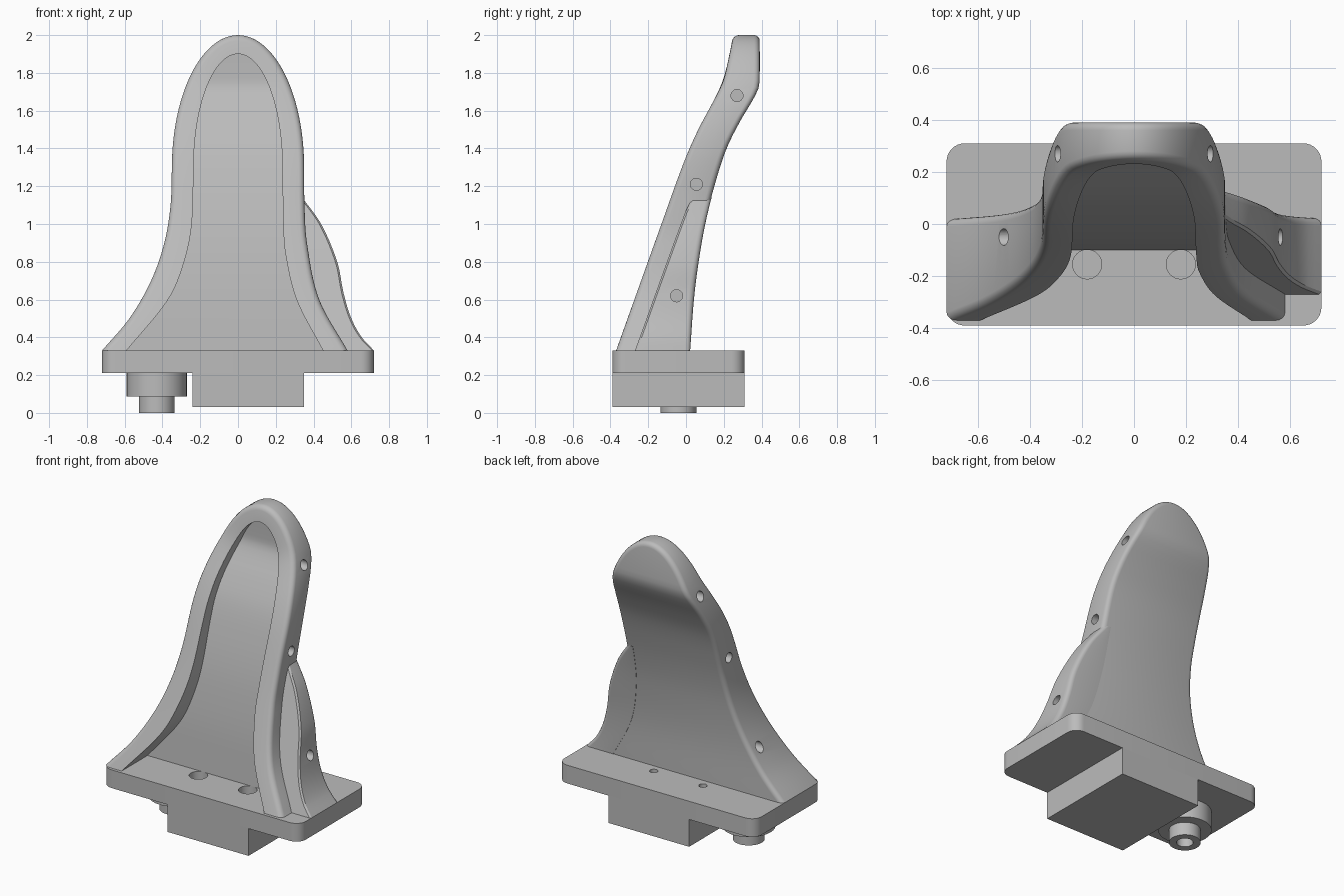
import bpy, bmesh, math
from mathutils import Matrix

cube = bpy.data.objects.get("Cube")
if cube:
    bpy.data.objects.remove(cube, do_unlink=True)

grey = bpy.data.materials.new("plain_grey")
grey.use_nodes = True
COLOR = (0.5, 0.5, 0.5, 1)
grey.diffuse_color = COLOR
grey.node_tree.nodes["Principled BSDF"].inputs["Base Color"].default_value = COLOR

BASE, SPRING, TOP, R = 0.33, 1.3, 2.0, 0.03


def curve(*pts):
    """Smooth function through (z, value) points."""
    def slope(i):
        a, b = pts[max(i - 1, 0)], pts[min(i + 1, len(pts) - 1)]
        return (b[1] - a[1]) / (b[0] - a[0])

    def f(z):
        z = min(max(z, pts[0][0]), pts[-1][0])
        i = next(k for k in range(len(pts) - 1) if z <= pts[k + 1][0])
        (z0, v0), (z1, v1) = pts[i], pts[i + 1]
        h = z1 - z0
        t = (z - z0) / h
        return (v0 * (1 + 2 * t) * (1 - t) ** 2 + v1 * t * t * (3 - 2 * t)
                + h * t * (1 - t) * (slope(i) * (1 - t) - slope(i + 1) * t))
    return f


# Side profile of the shell, and half widths of its outline and opening
front = curve((BASE, -.37), (1, -.13), (1.33, -.01), (1.5, .065), (1.74, .19), (1.85, .22), (TOP, .25))
back = curve((BASE, .02), (.6, .04), (.8, .065), (1, .1), (1.2, .15), (1.4, .215),
             (1.55, .29), (1.65, .35), (1.72, .384), (1.78, .39), (TOP, .39))
floor = lambda z: back(z) - 0.12
outer_l = curve((BASE, .72), (.5, .575), (.7, .46), (.9, .39), (1.1, .357), (SPRING, .35))
outer_r = curve((BASE, .58), (.6, .43), (.9, .365), (1.1, .352), (SPRING, .35))
inner_l = curve((BASE, .59), (.6, .37), (.8, .285), (1, .245), (SPRING, .235))
inner_r = curve((BASE, .45), (.6, .31), (.85, .25), (1, .24), (SPRING, .235))


def finish(name, bm, angle=30):
    bmesh.ops.recalc_face_normals(bm, faces=bm.faces)
    me = bpy.data.meshes.new(name)
    bm.to_mesh(me)
    bm.free()
    me.materials.append(grey)
    ob = bpy.data.objects.new(name, me)
    bpy.context.collection.objects.link(ob)
    smooth(ob, angle)
    return ob


def smooth(ob, angle=30):
    bpy.ops.object.select_all(action='DESELECT')
    ob.select_set(True)
    bpy.context.view_layer.objects.active = ob
    bpy.ops.object.shade_smooth_by_angle(angle=math.radians(angle))


def box(name, x, y, z, radius=0):
    bm = bmesh.new()
    size = [b - a for a, b in (x, y, z)]
    mid = [(a + b) / 2 for a, b in (x, y, z)]
    bmesh.ops.create_cube(bm, size=1, matrix=Matrix.Translation(mid) @ Matrix.Diagonal((*size, 1)))
    if radius:
        upright = [e for e in bm.edges if abs(e.verts[0].co.z - e.verts[1].co.z) > .01]
        bmesh.ops.bevel(bm, geom=upright, offset=radius, segments=8, affect='EDGES', profile=.5)
    return finish(name, bm)


def cylinder(name, pos, radius, depth, along_x=False):
    bm = bmesh.new()
    turn = Matrix.Rotation(math.pi / 2, 4, 'Y') if along_x else Matrix()
    bmesh.ops.create_cone(bm, cap_ends=True, segments=32, radius1=radius, radius2=radius,
                          depth=depth, matrix=Matrix.Translation(pos) @ turn)
    return finish(name, bm)


def drill(ob, pos, radius, depth, along_x=False):
    cutter = cylinder("hole_cutter", pos, radius, depth, along_x)
    cutter.hide_render = True
    mod = ob.modifiers.new("hole", 'BOOLEAN')
    mod.operation, mod.object, mod.solver = 'DIFFERENCE', cutter, 'EXACT'
    bpy.ops.object.select_all(action='DESELECT')
    ob.select_set(True)
    bpy.context.view_layer.objects.active = ob
    bpy.ops.object.modifier_apply(modifier=mod.name)
    bpy.data.objects.remove(cutter, do_unlink=True)


def arch(left, right, top, low=30, high=24):
    """Outline from the left foot over the crown to the right foot."""
    def half(width):
        pts = []
        for i in range(low):
            z = BASE + (SPRING - BASE) * i / low
            pts.append((width(z), z))
        for i in range(high):
            a = math.pi / 2 * i / high
            pts.append((width(SPRING) * math.cos(a), SPRING + (top - SPRING) * math.sin(a)))
        return pts
    return [(-x, z) for x, z in half(left)] + [(0, top)] + half(right)[::-1]


def inset(pts, d):
    out = []
    for i, (x, z) in enumerate(pts):
        a, b = pts[max(i - 1, 0)], pts[min(i + 1, len(pts) - 1)]
        tx, tz = b[0] - a[0], b[1] - a[1]
        n = math.hypot(tx, tz)
        if i in (0, len(pts) - 1):
            out.append((x + d * n / tz, z))      # feet stay on the plate
        else:
            out.append((x + d * tz / n, z - d * tx / n))
    return out


def strip(bm, a, b):
    for i in range(len(a) - 1):
        bm.faces.new((a[i], a[i + 1], b[i + 1], b[i]))


# Arched shell with recessed front and rounded rim
outer, inner = arch(outer_l, outer_r, TOP), arch(inner_l, inner_r, 1.9)
layers = [(inner, floor, 0), (inner, front, 0)]
steps = [math.pi / 2 * k / 4 for k in range(5)]
layers += [(inset(outer, R * (1 - math.sin(a))), front, R * (1 - math.cos(a))) for a in steps]
layers += [(inset(outer, R * (1 - math.sin(a))), back, -R * (1 - math.cos(a))) for a in steps[::-1]]
bm = bmesh.new()
rings = [[bm.verts.new((x, f(z) + dy, z)) for x, z in pts] for pts, f, dy in layers]
for a, b in zip(rings, rings[1:]):
    strip(bm, a, b)
for ring in (rings[0], rings[-1]):
    n = len(ring)
    for i in range(n // 2):
        quad = [ring[i], ring[i + 1], ring[n - 2 - i], ring[n - 1 - i]]
        bm.faces.new(list(dict.fromkeys(quad)))
bm.faces.new([r[0] for r in rings] + [r[-1] for r in rings[::-1]])
shell = finish("arched_shell", bm)

# Side fin on the left flank
fin_x = curve((BASE, .72), (.4, .655), (.5, .6), (.63, .56), (.8, .525), (1, .44), (1.14, .34))
fin_front = curve((BASE, -.27), (1.06, -.005), (1.14, .035))
bm = bmesh.new()
rows = []
for i in range(33):
    z = BASE + (1.14 - BASE) * i / 32
    root = (outer_r(z) + inner_r(z)) / 2
    x, f, b = fin_x(z), fin_front(z), back(z) + .002
    sec = [(root, f), (x - .01, f), (x, f + .01)]
    sec += [(x - R * (1 - math.cos(a)), b - R * (1 - math.sin(a))) for a in steps]
    sec += [(root, b)]
    rows.append([bm.verts.new((px, py, z)) for px, py in sec])
for a, b in zip(rows, rows[1:]):
    strip(bm, a + a[:1], b + b[:1])
bm.faces.new(rows[0])
bm.faces.new(rows[-1])
fin = finish("side_fin", bm)

# Blind holes in the flanks
for y, z in ((.27, 1.68), (.055, 1.21), (-.05, .62)):
    edge = .35 * math.sqrt(1 - ((z - SPRING) / .7) ** 2) if z > SPRING else outer_l(z)
    drill(shell, (-edge - .03, y, z), .032, .18, True)
    if z > 1:
        drill(shell, (edge + .03, y, z), .032, .18, True)
    else:
        drill(fin, (fin_x(z) + .03, y, z), .032, .18, True)
smooth(shell)
smooth(fin)

# Base plate with screw holes
plate = box("base_plate", (-.72, .72), (-.39, .31), (.21, BASE), .07)
for x in (-.18, .18):
    drill(plate, (x, -.155, BASE), .056, .14)
    drill(plate, (x, .08, BASE), .025, .1)
smooth(plate)

# Underside block and stepped peg
box("under_block", (-.24, .35), (-.39, .31), (.03, .21))
cylinder("peg_collar", (-.43, -.04, .148), .16, .125)
peg = cylinder("peg_tip", (-.43, -.04, .045), .095, .09)
drill(peg, (-.43, -.04, 0), .05, .12)
smooth(peg)
